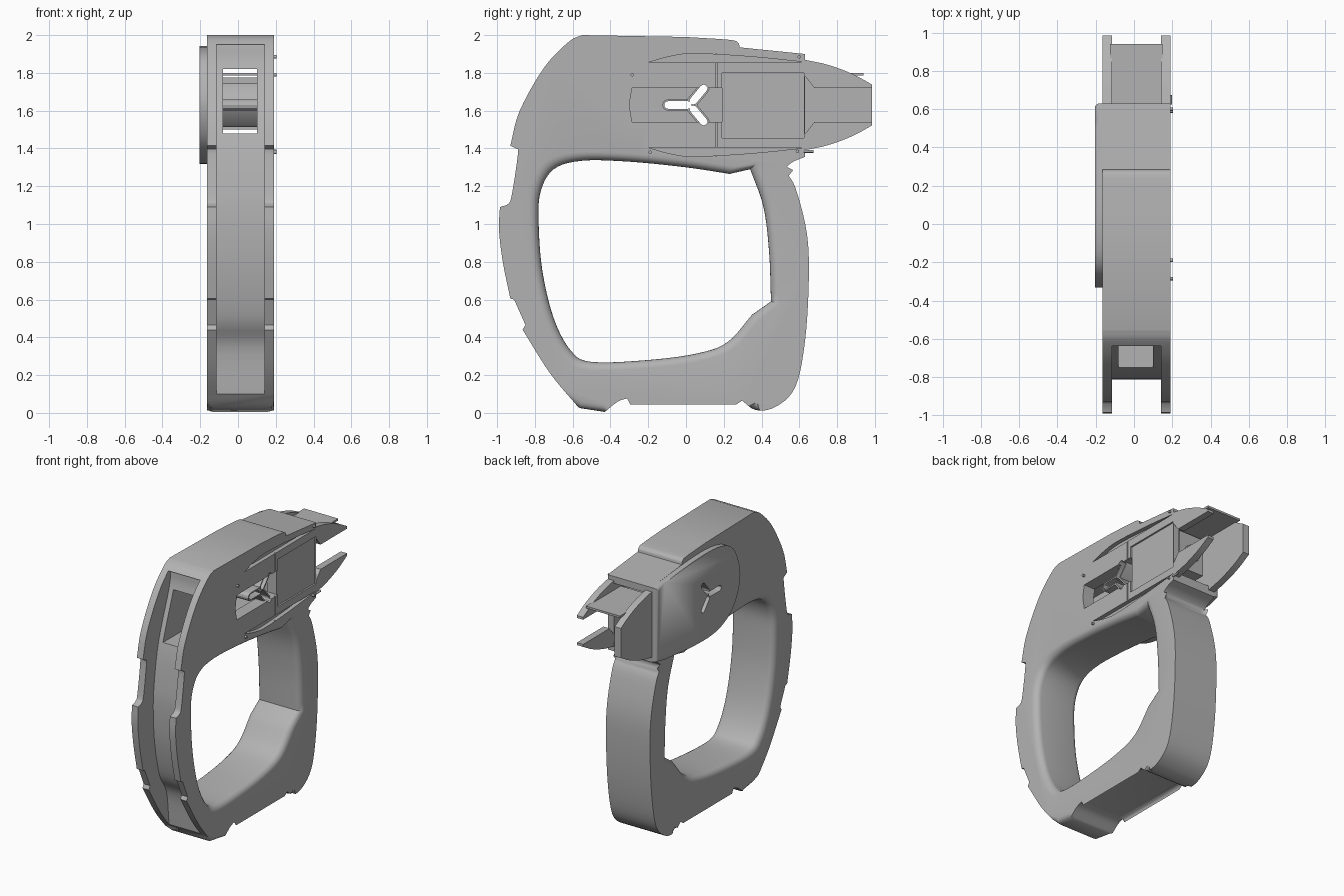
import bpy, bmesh, math
from mathutils import Vector, Matrix

if "Cube" in bpy.data.objects:
    bpy.data.objects.remove(bpy.data.objects["Cube"])

grey = bpy.data.materials.new("matte_grey")
grey.use_nodes = True
colour = (0.45, 0.45, 0.45, 1)
grey.diffuse_color = colour
grey.node_tree.nodes["Principled BSDF"].inputs["Base Color"].default_value = colour

LEFT, RIGHT = 0.19, -0.165      # side faces of the body
IN_L, IN_R = 0.14, -0.115       # inner faces of the cheeks
MID = 1.63                      # height of the upper unit's axis


def curve(points, steps=5):
    """Catmull-Rom curve through (y, z) points."""
    p = [Vector(q) for q in points]
    p = [2 * p[0] - p[1]] + p + [2 * p[-1] - p[-2]]
    out = []
    for a, b, c, d in zip(p, p[1:], p[2:], p[3:]):
        for i in range(steps):
            t = i / steps
            out.append((2 * b + (c - a) * t + (2 * a - 5 * b + 4 * c - d) * t ** 2
                        + (3 * b - a - 3 * c + d) * t ** 3) / 2)
    return out + [p[-2]]


def finish(name, bm):
    bmesh.ops.recalc_face_normals(bm, faces=bm.faces)
    mesh = bpy.data.meshes.new(name)
    bm.to_mesh(mesh)
    bm.free()
    mesh.materials.append(grey)
    ob = bpy.data.objects.new(name, mesh)
    bpy.context.collection.objects.link(ob)
    return ob


def loft(name, rings, round_rule=None, radius=0.03):
    """Skin equal rings of (y, z) points placed at given x; optionally round edges."""
    bm = bmesh.new()
    loops = [[bm.verts.new((x, p[0], p[1])) for p in pts] for x, pts in rings]
    for a, b in zip(loops, loops[1:]):
        for i in range(len(a)):
            j = (i + 1) % len(a)
            bm.faces.new((a[i], a[j], b[j], b[i]))
    bm.faces.new(loops[0])
    bm.faces.new(loops[-1])
    if round_rule:
        edges = [e for e in bm.edges if abs(e.verts[0].co.x - e.verts[1].co.x) < 1e-5
                 and all(round_rule(v.co) for v in e.verts)]
        bmesh.ops.bevel(bm, geom=edges, offset=radius, segments=4, profile=0.5, affect='EDGES')
    return finish(name, bm)


def prism(name, pts, x0, x1, **kw):
    return loft(name, [(x0, pts), (x1, pts)], **kw)


def block(name, x0, x1, y0, y1, z0, z1):
    return prism(name, [(y0, z0), (y1, z0), (y1, z1), (y0, z1)], x0, x1)


def rod(name, centre, radius, length, axis):
    bm = bmesh.new()
    turn = Matrix.Rotation(math.pi / 2, 4, 'Y' if axis == 'x' else 'X')
    bmesh.ops.create_cone(bm, cap_ends=True, segments=16, radius1=radius, radius2=radius,
                          depth=length, matrix=Matrix.Translation(centre) @ turn)
    return finish(name, bm)


def capsule(angle, start, end, r):
    """Rounded slot outline pointing away from the hub of the three-way slot."""
    d = Vector((math.cos(angle), math.sin(angle)))
    hub, pts = Vector((0.02, MID)), []
    for k in range(14):
        side, base = (end, -math.pi / 2) if k < 7 else (start, math.pi / 2)
        t = angle + base + math.pi * (k % 7) / 6
        pts.append(hub + d * side + Vector((math.cos(t), math.sin(t))) * r)
    return pts


def boolean(ob, cutters, mode='DIFFERENCE'):
    bpy.context.view_layer.objects.active = ob
    for c in cutters:
        m = ob.modifiers.new("cut", 'BOOLEAN')
        m.operation, m.object, m.solver = mode, c, 'EXACT'
        bpy.ops.object.modifier_apply(modifier=m.name)
        bpy.data.objects.remove(c)


def flip(pts):
    return [(y, 2 * MID - z) for y, z in pts]


SLOT_ANGLES = (math.pi, math.radians(50), math.radians(-50))


def slot_cutters(r):
    return [prism("slot", capsule(a, 0.03 if i else 0.01, 0.115, r), -0.3, 0.3)
            for i, a in enumerate(SLOT_ANGLES)]


# Body: closed loop with a rear handle
handle = curve([(.63, 1.355), (.56, 1.325), (.53, 1.28), (.58, 1.19), (.64, .95), (.65, .7),
                (.63, .38), (.58, .14), (.48, .035), (.37, .015), (.28, .08)])
foot = curve([(-.3, .08), (-.36, .06), (-.43, .005)]) + [(-.56, .025)]
front = (curve([(-.57, .03), (-.72, .21), (-.865, .44)]) + [(-.85, .465), (-.91, .6)]
         + curve([(-.93, .605), (-.97, .8), (-.99, .97), (-.985, 1.09)])
         + curve([(-.95, 1.1), (-.925, 1.14), (-.89, 1.37), (-.9, 1.4)])
         + curve([(-.93, 1.415), (-.88, 1.6), (-.75, 1.83), (-.62, 1.965), (-.55, 2)]))
top = curve([(.0, 1.99), (.23, 1.975), (.275, 1.96), (.285, 1.935)]) + [(.63, 1.9)]
body = prism("body", handle + foot + front + top, RIGHT, LEFT, radius=0.035,
             round_rule=lambda v: (v.y > 0.3 and v.z < 1.3) or v.z < 0.1)

# Hand opening with rounded rims
opening = (curve([(.45, .59), (.44, .85), (.41, 1.09), (.34, 1.29)]) + [(.23, 1.265)]
           + curve([(.22, 1.267), (0, 1.3), (-.3, 1.33), (-.55, 1.335), (-.7, 1.29), (-.77, 1.17),
                    (-.78, 1), (-.76, .75), (-.7, .5), (-.61, .33), (-.5, .27), (-.2, .28),
                    (.06, .315), (.22, .375), (.35, .52)]))
hub = Vector((-0.17, 0.8))
rim, rings = 0.045, []
for k in range(6):
    t = k / 5 * math.pi / 2
    s = 1 + rim * (1 - math.sin(t)) / 0.55
    rings.append((rim * (1 - math.cos(t)), [hub + (Vector(p) - hub) * s for p in opening]))
wide = rings[0][1]
hole = loft("hole", [(RIGHT - 0.1, wide)] + [(RIGHT + d, p) for d, p in rings]
            + [(LEFT - d, p) for d, p in reversed(rings)] + [(LEFT + 0.1, wide)])

# Front groove, through channel, side recesses
groove = curve([(-.63, .1), (-.66, .35), (-.74, .5), (-.795, .75), (-.812, 1), (-.8, 1.2),
                (-.75, 1.48), (-.63, 1.82), (-.61, 1.95)]) + [(-1.1, 1.95), (-1.1, .1)]
lens = curve([(-.2, 1.855), (-.08, 1.888), (.05, 1.902), (.35, 1.885), (.63, 1.857)])
pocket = curve([(-.285, 1.54), (-.298, MID), (-.285, 1.72)]) + [(.19, 1.72), (.19, 1.54)]
cutters = [hole, prism("groove", groove, IN_R, IN_L),
           block("channel", -0.08, 0.1, -0.95, 0.55, 1.48, 1.82),
           block("rear_mouth", IN_R, IN_L, 0.5, 0.7, 1.42, 1.85),
           prism("pocket", pocket, 0.05, 0.3),
           block("panel", LEFT - 0.012, 0.3, 0.19, 0.63 - 0.005, 1.455, 1.8),
           block("seam_top", LEFT - 0.01, 0.3, 0.157, 0.163, 1.72, 1.9),
           block("seam_low", LEFT - 0.01, 0.3, 0.157, 0.163, 1.36, 1.54),
           prism("lens_top", lens, LEFT - 0.03, 0.3),
           prism("lens_low", flip(lens), LEFT - 0.03, 0.3)]
boolean(body, cutters + slot_cutters(0.02))

# Raised cover on the right side
cover_line = curve([(.63, 1.36), (.17, 1.32), (-.08, 1.335), (-.24, 1.42), (-.32, 1.56),
                    (-.325, 1.7), (-.25, 1.86), (-.1, 1.93), (.17, 1.94), (.63, 1.9)])
cover = prism("side_cover", cover_line, -0.205, RIGHT + 0.002, radius=0.025,
              round_rule=lambda v: v.x < -0.2)
boolean(cover, slot_cutters(0.02))

# Three-way tube between the two sides
tube = prism("slot_tube", capsule(SLOT_ANGLES[0], 0.01, 0.115, 0.03), -0.12, 0.17)
boolean(tube, [prism("arm", capsule(a, 0.02, 0.115, 0.03), -0.12, 0.17)
               for a in SLOT_ANGLES[1:]], 'UNION')
boolean(tube, slot_cutters(0.02))

# Inner cartridge and its rear disc
block("cartridge", -0.09, 0.11, 0.2, 0.6, 1.5, 1.775)
rod("cartridge_disc", (0.01, 0.605, MID), 0.06, 0.03, 'y')

# Tail: full right wall, split left wall, thin deck
tail_top = curve([(.625, 1.87), (.75, 1.843), (.88, 1.795), (.985, 1.738)])
prism("tail_right_wall", tail_top + flip(tail_top)[::-1], RIGHT, IN_R)
prong = tail_top + [(.985, 1.72), (.68, 1.72), (.625, 1.79)]
prism("tail_upper_prong", prong, IN_L, LEFT)
prism("tail_lower_prong", flip(prong), IN_L, LEFT)
block("tail_deck", IN_R - 0.01, IN_L + 0.01, 0.55, 0.94, 1.785, 1.8)

# Small pins on the left side
for i, (y, z) in enumerate([(-.19, 1.38), (-.285, 1.79), (.6, 1.885), (.59, 1.385)]):
    rod(f"pin_{i + 1}", (LEFT, y, z), 0.009, 0.03, 'x')
rod("rear_pin", (LEFT, 0.65, 1.385), 0.008, 0.05, 'y')

for ob in bpy.context.scene.objects:
    ob.select_set(ob.type == 'MESH')
bpy.context.view_layer.objects.active = body
bpy.ops.object.shade_smooth_by_angle(angle=math.radians(30))
